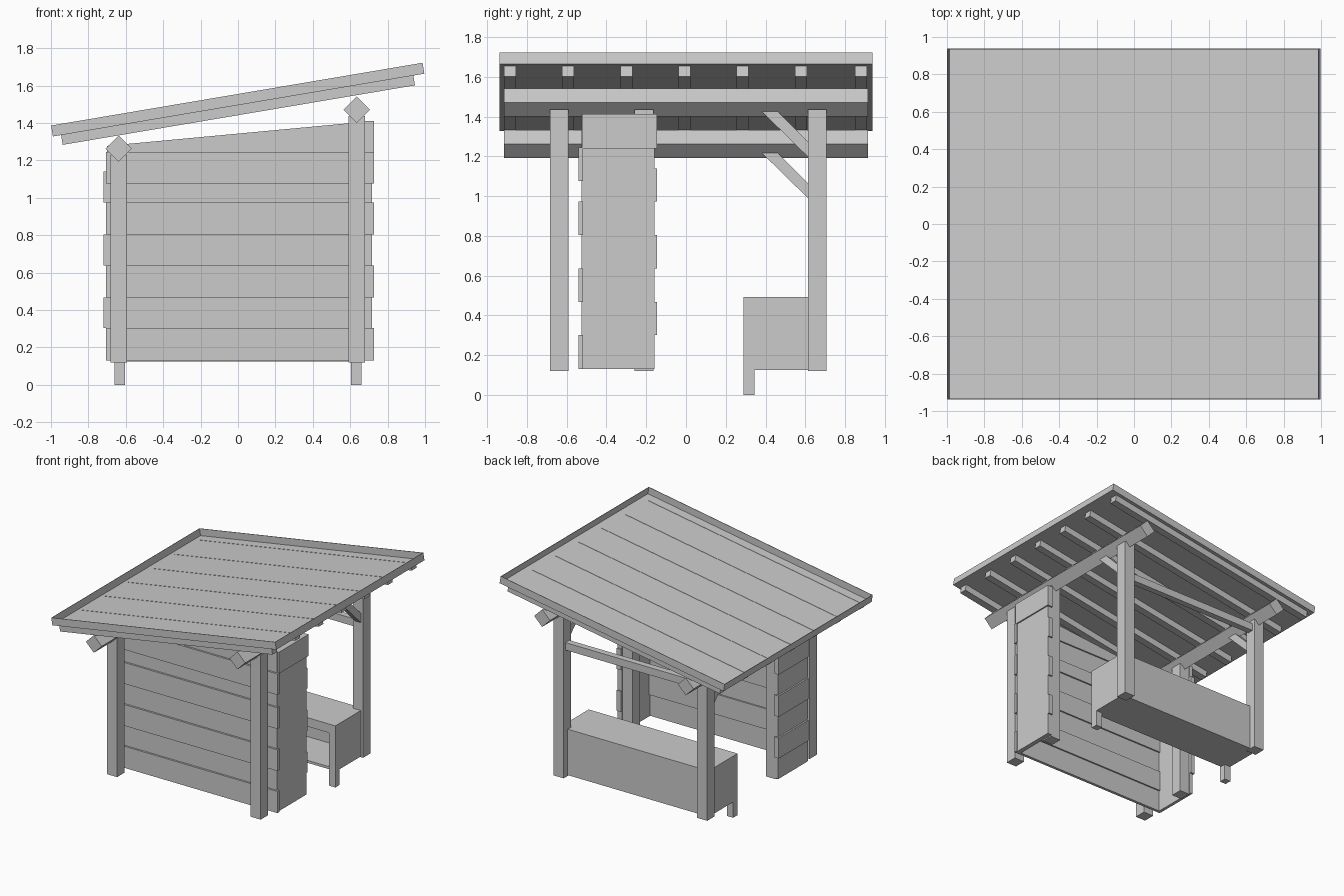
import bpy, bmesh, math
from mathutils import Matrix, Vector

if "Cube" in bpy.data.objects:
    bpy.data.objects.remove(bpy.data.objects["Cube"])

TILT = math.atan(0.169)          # roof pitch
ROOF = Matrix.Translation((0.0035, 0, 1.496)) @ Matrix.Rotation(-TILT, 4, 'Y')


def finish(name, bm):
    bmesh.ops.recalc_face_normals(bm, faces=bm.faces)
    mesh = bpy.data.meshes.new(name)
    bm.to_mesh(mesh)
    bm.free()
    ob = bpy.data.objects.new(name, mesh)
    bpy.context.collection.objects.link(ob)
    return ob


def box(name, x, y, z, matrix=None):
    """Box from (min, max) ranges, optionally transformed."""
    bm = bmesh.new()
    bmesh.ops.create_cube(bm, size=1)
    for v in bm.verts:
        v.co = Vector([(r[0] + r[1]) / 2 + c * (r[1] - r[0])
                       for r, c in zip((x, y, z), v.co)])
    if matrix:
        bm.transform(matrix)
    return finish(name, bm)


def prism(name, profile, axis, lo, hi):
    """Extrude a 2D profile along x (profile is y,z) or y (profile is x,z)."""
    bm = bmesh.new()
    if axis == 'x':
        pts = [(lo, a, b) for a, b in profile]
        move = (hi - lo, 0, 0)
    else:
        pts = [(a, lo, b) for a, b in profile]
        move = (0, hi - lo, 0)
    face = bm.faces.new([bm.verts.new(p) for p in pts])
    ext = bmesh.ops.extrude_face_region(bm, geom=[face], use_keep_orig=True)
    verts = [g for g in ext['geom'] if isinstance(g, bmesh.types.BMVert)]
    bmesh.ops.translate(bm, verts=verts, vec=move)
    return finish(name, bm)


# Roof: thin deck with a raised rim
L, W, T = 1.007, 0.938, 0.004
box("roof_deck", (-L, L), (-W, W), (0, T), ROOF)
for s in (-1, 1):
    box("roof_rim_end", sorted((s * L, s * (L - T))), (-W, W), (0, 0.059), ROOF)
    box("roof_rim_side", (-L, L), sorted((s * W, s * (W - T))), (0, 0.059), ROOF)

# Rafters, whose tops just break through the deck
for y in (-0.884, -0.593, -0.30, -0.008, 0.284, 0.578, 0.88):
    box("rafter", (-0.963, 0.947), (y - 0.03, y + 0.03), (-0.053, T + 0.002), ROOF)

# Diamond-set beams, posts and rear braces on each side
for side, cx, bz in (("left", -0.638, 1.263), ("right", 0.635, 1.471)):
    d = 0.07
    prism(side + "_beam", [(cx - d, bz), (cx, bz - d), (cx + d, bz), (cx, bz + d)],
          'y', -0.915, 0.915)
    for y in (-0.637, -0.211, 0.66):
        box(side + "_post", (cx - 0.045, cx + 0.045), (y - 0.047, y + 0.047),
            (0.12, bz - 0.034))
    t = bz - 0.04
    prism(side + "_brace", [(0.375, t), (0.455, t), (0.62, t - 0.165), (0.62, t - 0.24)],
          'x', cx - 0.025, cx + 0.025)

# Rear tie bar
box("rear_tie_bar", (-0.6, 0.6), (0.635, 0.685), (1.14, 1.2))

# Board cladding: front wall with two short return walls
levels = [(0.13, 0.303), (0.303, 0.467), (0.467, 0.637), (0.637, 0.804),
          (0.804, 0.974), (0.974, 1.077), (1.077, 1.245)]
side_levels = levels[:5] + [(0.974, 1.14), (1.14, 1.24)]
for i, z in enumerate(levels):
    outer = i % 2 == 0
    y = (-0.54, -0.517) if outer else (-0.525, -0.505)
    box("front_board", (-0.705, 0.728 if outer else 0.714), y, z)
for i, z in enumerate(side_levels):
    outer = i % 2 == 1 and i < 6
    end = -0.145 if outer else -0.158
    box("right_board", (0.68, 0.717), (-0.522, end), z)
    box("left_board", (-0.72 if outer else -0.707, -0.682), (-0.522, end), z)
box("right_top_board", (0.68, 0.728), (-0.522, -0.145), (1.24, 1.412))
prism("front_top_board", [(-0.7, 1.245), (0.714, 1.245), (0.714, 1.41), (-0.7, 1.278)],
      'y', -0.525, -0.505)

# Bench with an open shelf
box("bench_seat", (-0.66, 0.66), (0.29, 0.655), (0.47, 0.494))
box("bench_floor", (-0.65, 0.65), (0.30, 0.65), (0.126, 0.146))
box("bench_back", (-0.65, 0.65), (0.635, 0.655), (0.126, 0.475))
box("bench_apron", (-0.65, 0.65), (0.295, 0.315), (0.42, 0.475))
for s in (-1, 1):
    box("bench_side", sorted((s * 0.64, s * 0.66)), (0.29, 0.655), (0.126, 0.475))
    box("bench_leg", sorted((s * 0.605, s * 0.66)), (0.29, 0.345), (0, 0.475))
